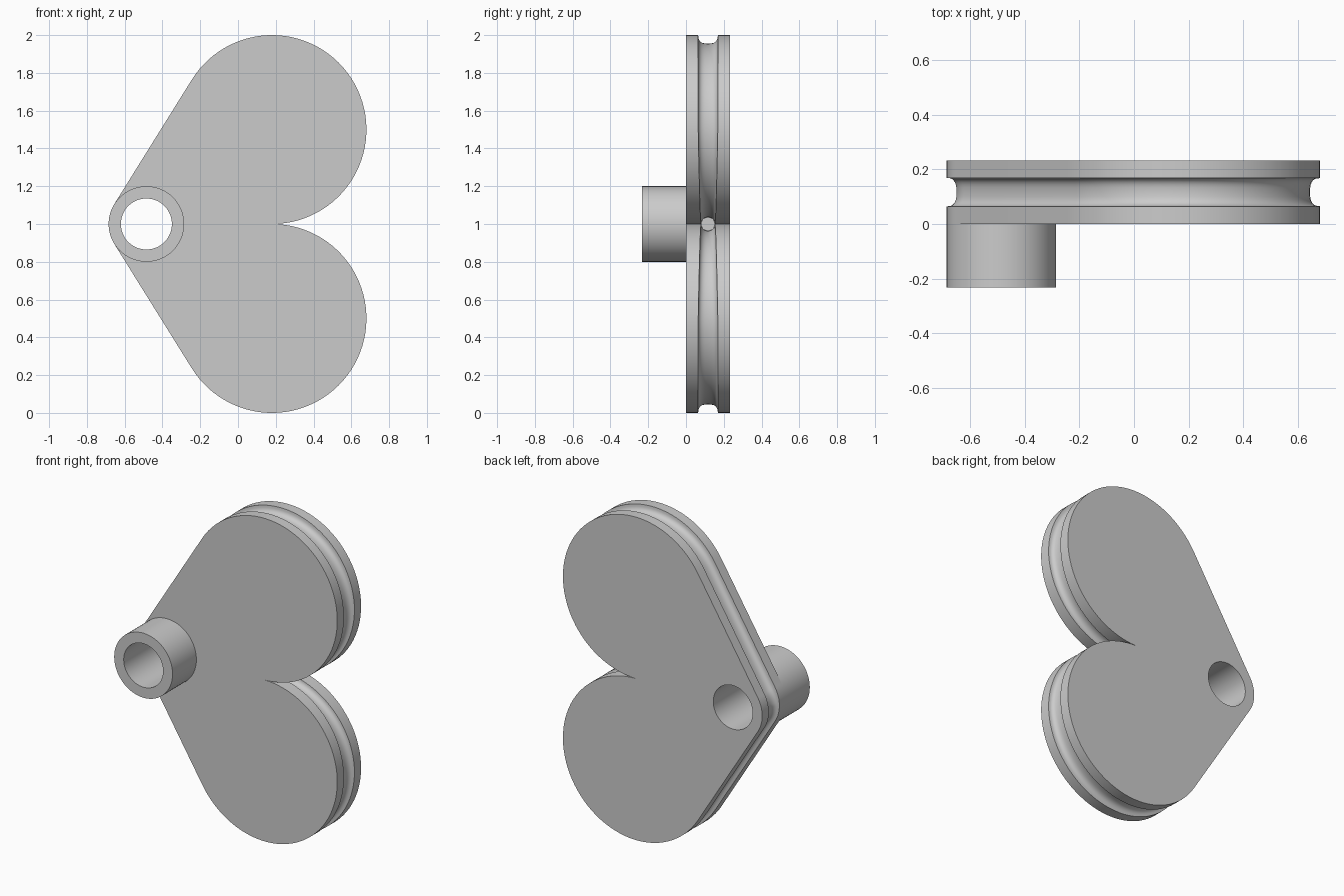
import bpy, bmesh
from math import cos, sin, pi, radians, atan2, acos, hypot

cube = bpy.data.objects.get("Cube")
if cube:
    bpy.data.objects.remove(cube, do_unlink=True)

# Main dimensions, with the plate symmetric about local z = 0
THICK = 0.233
LOBE = (0.18, 0.5, 0.5)        # x, z, radius
HUB = (-0.485, 0.0, 0.2)
BORE = 0.135
GROOVE_Y = THICK / 2
STEPS = 14

grey = bpy.data.materials.new("plain_grey")
grey.use_nodes = True
colour = (0.6, 0.6, 0.6, 1)
grey.diffuse_color = colour
grey.node_tree.nodes["Principled BSDF"].inputs["Base Color"].default_value = colour


def finish(bm, name):
    bmesh.ops.recalc_face_normals(bm, faces=bm.faces)
    mesh = bpy.data.meshes.new(name)
    bm.to_mesh(mesh)
    bm.free()
    mesh.materials.append(grey)
    obj = bpy.data.objects.new(name, mesh)
    obj.location.z = 1
    bpy.context.collection.objects.link(obj)
    bpy.ops.object.select_all(action='DESELECT')
    obj.select_set(True)
    bpy.context.view_layer.objects.active = obj
    bpy.ops.object.shade_smooth_by_angle(angle=radians(30))
    return obj


def section(bm, circle, angle, width, depth, power):
    """Rim cross-section from front to back, with the groove cut inwards."""
    cx, cz, r = circle
    pts = [(0, 0)]
    for i in range(STEPS + 1):
        t = pi * i / STEPS
        c, s = cos(t), max(sin(t), 0)
        side = -1 if c > 0 else 1
        pts.append((GROOVE_Y + side * width * abs(c) ** power, depth * s ** power))
    pts.append((THICK, 0))
    return [bm.verts.new((cx + (r - d) * cos(angle), y, cz + (r - d) * sin(angle)))
            for y, d in pts]


def strip(bm, rows):
    for a, b in zip(rows, rows[1:]):
        for i in range(len(a) - 1):
            bm.faces.new((a[i], a[i + 1], b[i + 1], b[i]))


# Heart plate: upper half of the rim, faces and bore, then mirrored
bm = bmesh.new()
dx, dz = LOBE[0] - HUB[0], LOBE[1] - HUB[1]
tangent = atan2(dz, dx) + acos((HUB[2] - LOBE[2]) / hypot(dx, dz))
rim = []
for i in range(61):
    a = -pi / 2 + (tangent + pi / 2) * i / 60
    grow = min(1, (a + pi / 2) / (pi / 2))
    depth = 0.036 + 0.009 * max(0, sin(a))
    rim.append(section(bm, LOBE, a, 0.036 + 0.016 * grow, depth, 1 - 0.25 * grow))
for i in range(13):
    a = tangent + (pi - tangent) * i / 12
    depth = 0.036 + 0.009 * max(0, sin(a))
    rim.append(section(bm, HUB, a, 0.052, depth, 0.75))
strip(bm, rim)

bore = []
for i in range(33):
    a = pi - pi * i / 32
    bore.append([bm.verts.new((HUB[0] + BORE * cos(a), y, BORE * sin(a)))
                 for y in (0, THICK)])
strip(bm, bore)
for end in (0, -1):
    bm.faces.new([row[end] for row in rim] + [row[end] for row in bore])
# Blind end of the groove at the cleft
bm.faces.new(rim[0][1:-1])
for v in bm.verts:
    if abs(v.co.z) < 1e-5:
        v.co.z = 0
bmesh.ops.mirror(bm, geom=bm.verts[:] + bm.edges[:] + bm.faces[:],
                 axis='Z', merge_dist=0.00001)
bmesh.ops.remove_doubles(bm, verts=bm.verts, dist=0.00001)
finish(bm, "heart_plate")

# Hollow boss on the front
bm = bmesh.new()
rows = []
for i in range(64):
    a = 2 * pi * i / 64
    rows.append([bm.verts.new((HUB[0] + r * cos(a), y, r * sin(a)))
                 for r, y in ((HUB[2], 0), (HUB[2], -THICK), (BORE, -THICK), (BORE, 0))])
strip(bm, rows + rows[:1])
finish(bm, "hollow_boss")
